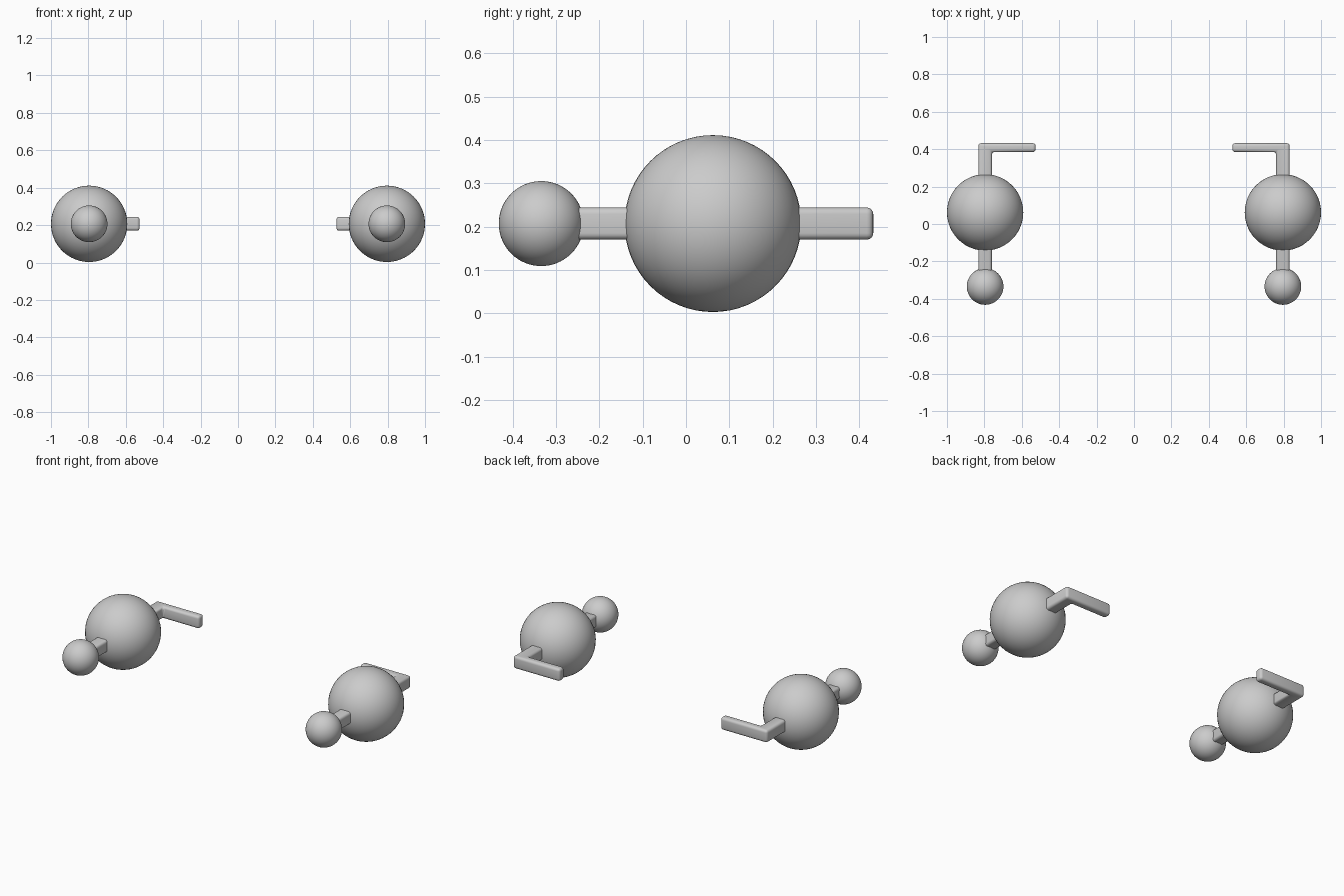
import bpy, bmesh
from mathutils import Matrix

if "Cube" in bpy.data.objects:
    bpy.data.objects.remove(bpy.data.objects["Cube"])

CX, CZ = 0.796, 0.207


def finish(name, bm):
    bmesh.ops.recalc_face_normals(bm, faces=bm.faces)
    mesh = bpy.data.meshes.new(name)
    bm.to_mesh(mesh)
    bm.free()
    obj = bpy.data.objects.new(name, mesh)
    bpy.context.collection.objects.link(obj)
    # mirrored pair across x = 0
    obj.modifiers.new("pair", 'MIRROR')
    bpy.ops.object.select_all(action='DESELECT')
    obj.select_set(True)
    bpy.context.view_layer.objects.active = obj
    bpy.ops.object.shade_smooth_by_angle()
    return obj


def ball(name, y, r):
    bm = bmesh.new()
    bmesh.ops.create_uvsphere(bm, u_segments=48, v_segments=32, radius=r,
                              matrix=Matrix.Translation((CX, y, CZ)))
    return finish(name, bm)


# Main weight and small front knob
ball("large_ball", 0.062, 0.204)
ball("front_knob", -0.334, 0.098)

# L-shaped rod through both balls, turned inward at the back
w, h = 0.036, 0.037
outline = [(CX - w, -0.32), (CX + w, -0.32), (CX + w, 0.432),
           (0.526, 0.432), (0.526, 0.385), (CX - w, 0.385)]
bm = bmesh.new()
face = bm.faces.new([bm.verts.new((x, y, CZ - h)) for x, y in outline])
ext = bmesh.ops.extrude_face_region(bm, geom=[face])
bmesh.ops.translate(bm, vec=(0, 0, 2 * h),
                    verts=[v for v in ext["geom"] if isinstance(v, bmesh.types.BMVert)])
bmesh.ops.recalc_face_normals(bm, faces=bm.faces)
bmesh.ops.bevel(bm, geom=bm.edges[:], offset=0.015, segments=4, profile=0.5,
                affect='EDGES')
finish("bent_rod", bm)
